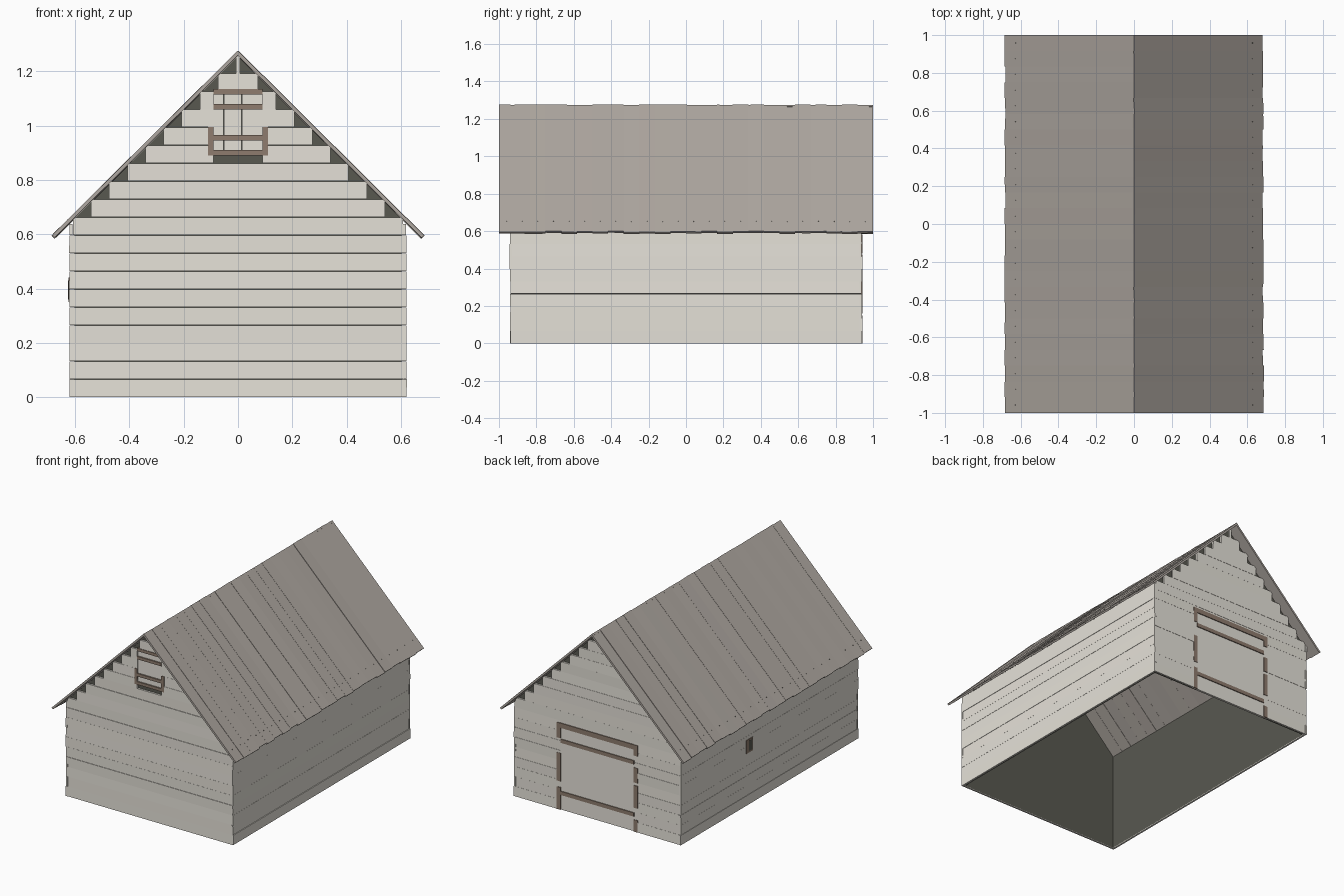
import bpy, bmesh, math, random
from mathutils import Matrix, Vector

random.seed(4)
cube = bpy.data.objects.get("Cube")
if cube:
    bpy.data.objects.remove(cube, do_unlink=True)


def material(name, rgb):
    linear = [((c / 255 + 0.055) / 1.055) ** 2.4 for c in rgb] + [1]
    m = bpy.data.materials.new(name)
    m.use_nodes = True
    m.diffuse_color = linear
    m.node_tree.nodes["Principled BSDF"].inputs["Base Color"].default_value = linear
    return m


PALE = material("pale_boards", (230, 226, 217))
GREY = material("roof_boards", (174, 167, 160))
DARK = material("dark_lining", (88, 88, 80))
BROWN = material("brown_trim", (142, 124, 110))

W, D = 0.62, 0.94            # outer half width and half depth of the walls
ROW = 0.0663                 # height of one wall board
BOARD = 0.012                # wall board thickness
RIDGE, SLOPE = 1.275, 0.993
THICK = 0.013                # roof plank thickness


def box(bm, lo, hi, tilt=None):
    lo, hi = Vector(lo), Vector(hi)
    mat = Matrix.Translation((lo + hi) / 2)
    if tilt:
        mat = mat @ tilt
    bmesh.ops.create_cube(bm, size=1, matrix=mat @ Matrix.Diagonal((*(hi - lo), 1)))


def finish(name, bm, mat):
    me = bpy.data.meshes.new(name)
    bm.to_mesh(me)
    bm.free()
    ob = bpy.data.objects.new(name, me)
    me.materials.append(mat)
    bpy.context.scene.collection.objects.link(ob)
    return ob


def jitter(a):
    return random.uniform(-a, a)


# Gable walls: stepped boards, split around an opening
def gable_wall(name, side, opening, z0, z1):
    bm = bmesh.new()
    for i in range(19):
        low, top = i * ROW, (i + 1) * ROW
        half = min(W, (RIDGE - 0.008 - top) / SLOPE)
        split = z0 - 0.01 < low < z1 - 0.02 and half > opening
        spans = [(-half, -opening), (opening, half)] if split else [(-half, half)]
        tilt = Matrix.Rotation(jitter(0.025), 4, 'X')
        out = D + jitter(0.0015)
        for a, b in spans:
            y = sorted((side * (out - BOARD), side * out))
            box(bm, (a, y[0], low), (b, y[1], top - 0.0003), tilt)
    finish(name, bm, PALE)


gable_wall("front_wall_boards", -1, 0.09, 13 * ROW, 17 * ROW)
gable_wall("back_wall_boards", 1, 0.275, 0, 9 * ROW)

# Side walls
for s, name in ((1, "left_wall_boards"), (-1, "right_wall_boards")):
    bm = bmesh.new()
    for i in range(10):
        out = W + jitter(0.002)
        x = sorted((s * (out - BOARD), s * out))
        top = min((i + 1) * ROW - 0.0003, 0.638)
        box(bm, (x[0], -D + jitter(0.003), i * ROW), (x[1], D + jitter(0.003), top),
            Matrix.Rotation(jitter(0.025), 4, 'Y'))
    finish(name, bm, PALE)

# Dark inner lining, open below and above
bm = bmesh.new()
ix, iy = W - 0.017, D - 0.018
under = RIDGE - 0.02
eave = under - ix * SLOPE
profile = [(-ix, 0), (-ix, eave), (0, under), (ix, eave), (ix, 0)]
ends = [[bm.verts.new((x, y, z)) for x, z in profile] for y in (-iy, iy)]
for ring in ends:
    bm.faces.new(ring)
for a, b in ((0, 1), (3, 4)):
    bm.faces.new((ends[0][a], ends[0][b], ends[1][b], ends[1][a]))
bmesh.ops.recalc_face_normals(bm, faces=bm.faces)
finish("inner_lining", bm, DARK)

# Roof planks running from ridge to eave, each with a nail near the eave
angle = math.atan(SLOPE)
PLANKS = 24
nails = bmesh.new()
for s, name in ((1, "left_roof_planks"), (-1, "right_roof_planks")):
    bm = bmesh.new()
    along = Vector((s * math.cos(angle), 0, -math.sin(angle)))
    normal = Vector((s * math.sin(angle), 0, math.cos(angle)))
    step = 2 / PLANKS
    for i in range(PLANKS):
        length = 0.963 + jitter(0.004)
        y = -1 + (i + 0.5) * step
        lift = jitter(0.0018)
        mid = Vector((0, y, RIDGE)) + along * length / 2 + normal * (lift - THICK / 2)
        mat = (Matrix.Translation(mid) @ Matrix.Rotation(s * angle, 4, 'Y')
               @ Matrix.Rotation(jitter(0.02), 4, 'X')
               @ Matrix.Diagonal((length, step + 0.0002, THICK, 1)))
        bmesh.ops.create_cube(bm, size=1, matrix=mat)
        p = Vector((0, y, RIDGE)) + along * 0.885 + normal * lift
        bmesh.ops.create_cube(nails, size=0.003, matrix=Matrix.Translation(p))
    finish(name, bm, GREY)
finish("roof_nails", nails, DARK)

# Loft hatch: vertical planks with brown bars and a low frame
bm = bmesh.new()
for a, b in ((-0.09, -0.0525), (-0.052, 0.0135), (0.014, 0.09)):
    box(bm, (a, -D + 0.006, 0.9), (b, -iy, 1.13))
finish("hatch_planks", bm, PALE)
bm = bmesh.new()
for half, z in ((0.09, 1.115), (0.09, 1.06), (0.09, 0.945), (0.11, 0.89)):
    box(bm, (-half, -D - 0.003, z), (half, -iy, z + 0.02))
for s in (-1, 1):
    x = sorted((s * 0.09, s * 0.11))
    box(bm, (x[0], -D - 0.003, 0.89), (x[1], -iy, 0.995))
finish("hatch_trim", bm, BROWN)

# Large back door with interrupted posts and three rails
bm = bmesh.new()
for i in range(6):
    x = -0.275 + i * 0.55 / 6
    box(bm, (x, iy, 0), (x + 0.55 / 6, D - 0.003, 0.597))
finish("door_planks", bm, PALE)
bm = bmesh.new()
for z, h in ((0.55, 0.032), (0.45, 0.025), (0.1, 0.025)):
    half = 0.3 if z > 0.5 else 0.272
    box(bm, (-half, iy, z), (half, D + 0.003, z + h))
posts = {1: ((0, 0.15), (0.19, 0.38), (0.48, 0.58)),
         -1: ((0, 0.08), (0.16, 0.31), (0.33, 0.43), (0.51, 0.58))}
for s, parts in posts.items():
    x = sorted((s * 0.272, s * 0.3))
    for low, top in parts:
        box(bm, (x[0], iy, low), (x[1], D + 0.003, top))
finish("door_trim", bm, BROWN)

# Small window in one side wall
bm = bmesh.new()
box(bm, (-W - 0.005, 0.182, 0.35), (-W + 0.002, 0.252, 0.44))
finish("side_window_frame", bm, BROWN)
bm = bmesh.new()
box(bm, (-W - 0.006, 0.19, 0.36), (-W, 0.225, 0.43))
finish("side_window_hole", bm, DARK)
